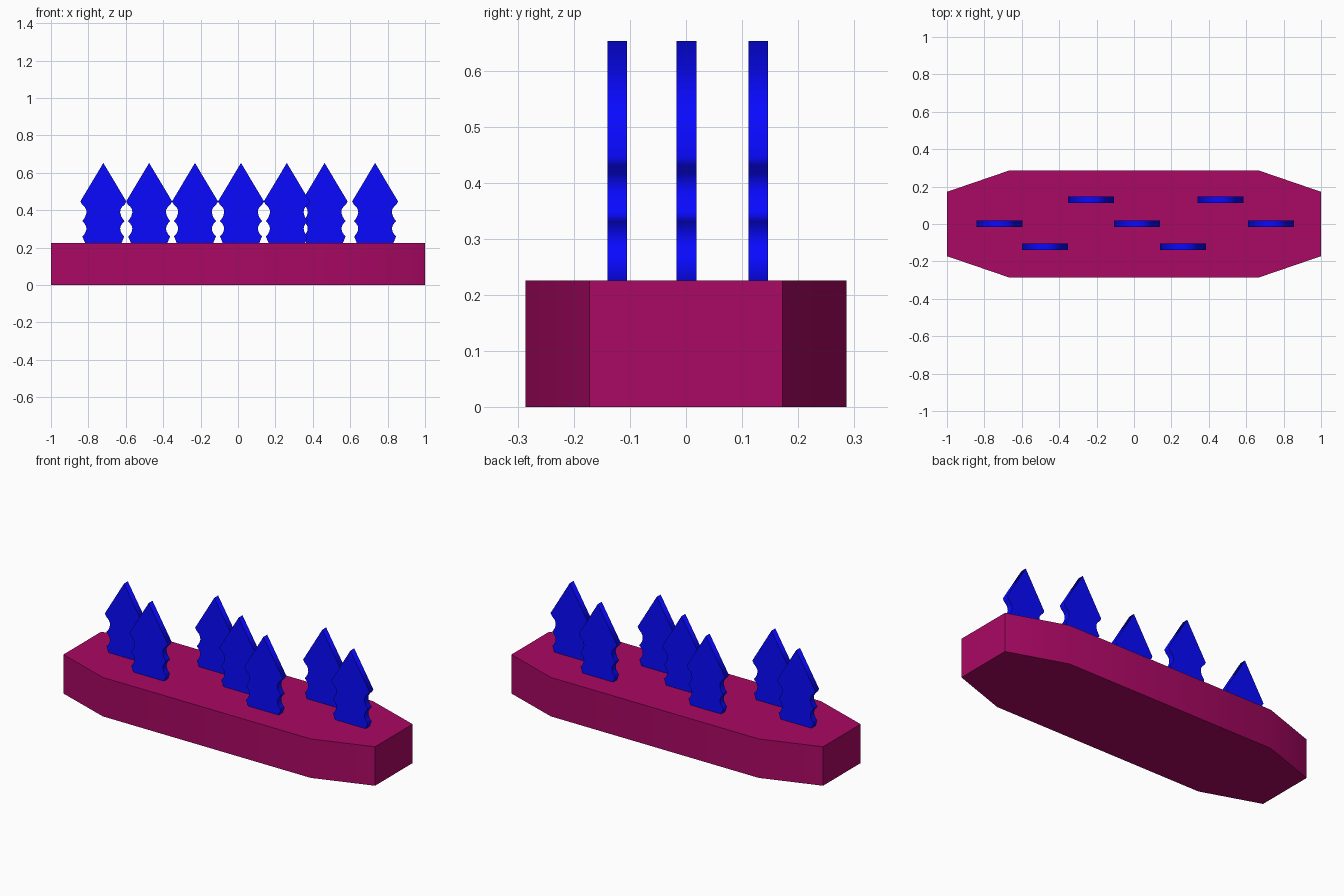
import bpy
import bmesh

if "Cube" in bpy.data.objects:
    bpy.data.objects.remove(bpy.data.objects["Cube"])

BASE_TOP = 0.226


def material(name, color):
    m = bpy.data.materials.new(name)
    m.diffuse_color = color
    m.use_nodes = True
    m.node_tree.nodes["Principled BSDF"].inputs["Base Color"].default_value = m.diffuse_color
    return m


def prism(name, outline, to_3d, depth, mat):
    """Extrude a closed 2D outline; sides are smooth, cap edges sharp."""
    n = len(outline)
    bm = bmesh.new()
    rings = [[bm.verts.new(to_3d(a, b, d)) for a, b in outline] for d in depth]
    caps = [bm.faces.new(r) for r in rings]
    for i in range(n):
        j = (i + 1) % n
        bm.faces.new((rings[0][i], rings[0][j], rings[1][j], rings[1][i]))
    bmesh.ops.recalc_face_normals(bm, faces=bm.faces[:])
    for f in bm.faces:
        f.smooth = f not in caps
    for f in caps:
        for e in f.edges:
            e.smooth = False
    mesh = bpy.data.meshes.new(name)
    bm.to_mesh(mesh)
    bm.free()
    mesh.materials.append(mat)
    ob = bpy.data.objects.new(name, mesh)
    bpy.context.collection.objects.link(ob)
    return ob


crimson = material("crimson", (0.402, 0.0025, 0.127, 1))
blue = material("blue", (0.0025, 0.0025, 1.0, 1))

# Base: elongated octagon slab, soft only across its shallow corners
quarter = [(1.0, 0.172), (0.667, 0.286)]
right = [(x, -y) for x, y in reversed(quarter)] + quarter
octagon = right + [(-x, -y) for x, y in right]
base = prism("base", octagon, lambda x, y, z: (x, y, z), (0, BASE_TOP), crimson)
bpy.context.view_layer.objects.active = base
base.select_set(True)
bpy.ops.object.shade_smooth_by_angle(angle=0.6)
base.select_set(False)

# Blade outline: pointed head above scalloped sides
half = [(0.123, 0.447), (0.114, 0.431), (0.099, 0.417), (0.091, 0.402),
        (0.090, 0.386), (0.096, 0.367), (0.104, 0.353), (0.113, 0.342),
        (0.102, 0.331), (0.093, 0.316), (0.090, 0.302), (0.093, 0.287),
        (0.101, 0.272), (0.112, 0.260), (0.098, BASE_TOP)]
outline = [(0, 0.653)] + half + [(-x, z) for x, z in reversed(half)]

# Seven blades in three staggered rows
FRONT, MID, BACK = -0.1225, 0.001, 0.129
spots = [(-0.72, MID), (-0.475, FRONT), (-0.23, BACK), (0.016, MID),
         (0.261, FRONT), (0.463, BACK), (0.733, MID)]
for i, (cx, cy) in enumerate(spots, 1):
    blade = prism(f"blade_{i}", outline, lambda x, z, y: (x, y, z),
                  (-0.0175, 0.0175), blue)
    blade.location = (cx, cy, 0)
    # keep the bottom corners crisp
    for e in blade.data.edges:
        zs = [blade.data.vertices[v].co for v in e.vertices]
        if all(abs(v.z - BASE_TOP) < 1e-4 for v in zs):
            e.use_edge_sharp = True
